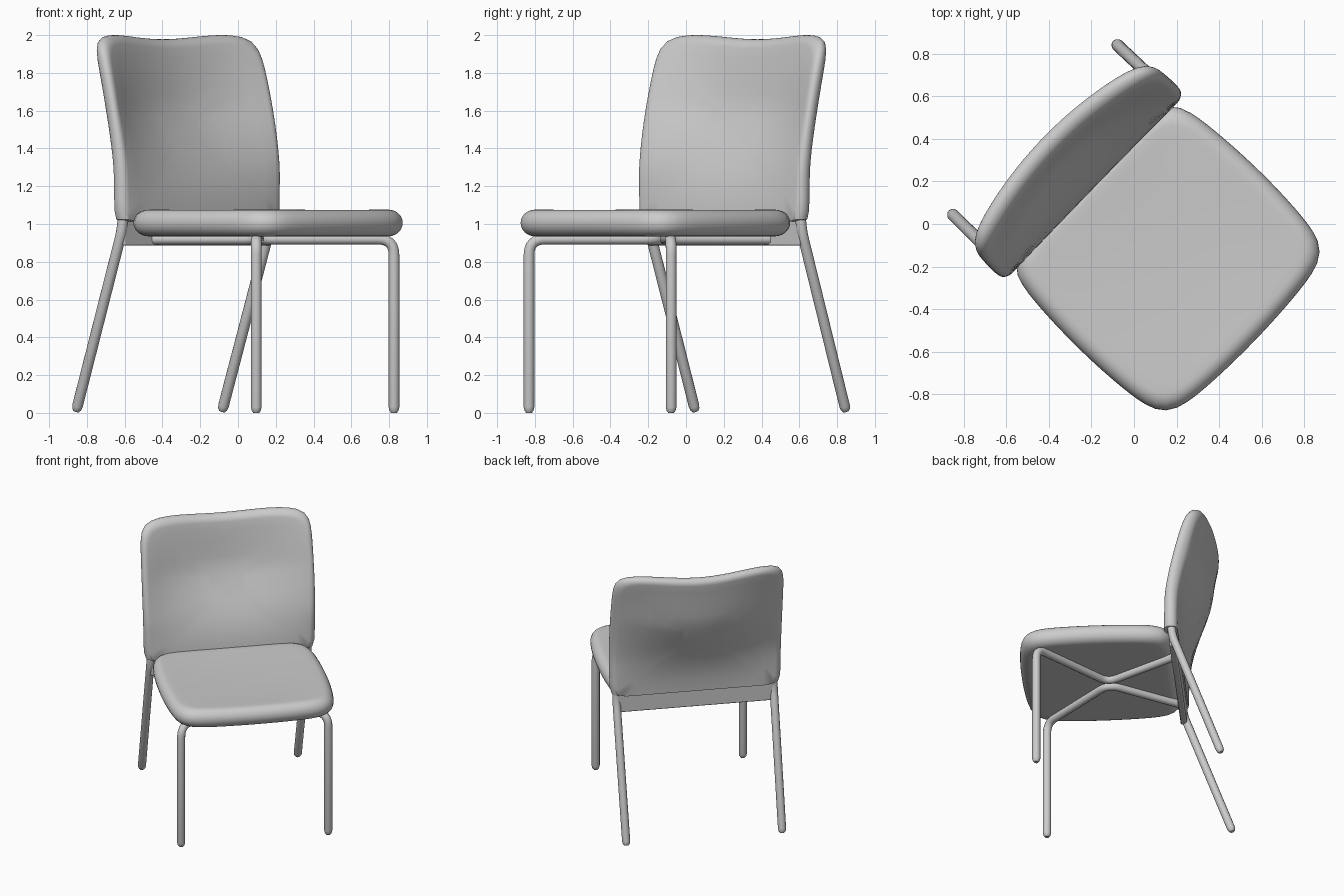
import bpy, bmesh, math
from mathutils import Vector

cube = bpy.data.objects.get("Cube")
if cube:
    bpy.data.objects.remove(cube, do_unlink=True)

TURN = math.radians(45.9)      # the chair stands turned on its spot
TUBE = 0.029

grey = bpy.data.materials.new("plain_grey")
grey.use_nodes = True
grey.diffuse_color = (0.6, 0.6, 0.6, 1)
grey.node_tree.nodes["Principled BSDF"].inputs["Base Color"].default_value = (0.6, 0.6, 0.6, 1)


def finish(obj):
    obj.rotation_euler.z = TURN
    obj.location = (-0.004, -0.004, 0)
    obj.data.materials.append(grey)
    bpy.ops.object.select_all(action='DESELECT')
    obj.select_set(True)
    bpy.context.view_layer.objects.active = obj
    if obj.type == 'CURVE':
        bpy.ops.object.convert(target='MESH')
    bpy.ops.object.shade_smooth_by_angle(angle=math.radians(50))


def add(name, data):
    obj = bpy.data.objects.new(name, data)
    bpy.context.collection.objects.link(obj)
    return obj


def pad(name, half_a, half_b, half_t, power, place, flat_foot=False, count=96):
    """Cushion made of nested rounded-square rings; place(a, b, t) bends it."""
    arc = [math.radians(15 * k) for k in range(13)]
    rings = [(s, half_t) for s in (0.2, 0.4, 0.6, 0.8)]
    rings += [(None, w) for w in arc]
    rings += [(s, -half_t) for s in (0.8, 0.6, 0.4, 0.2)]
    bm = bmesh.new()
    loops = []
    for scale, w in rings:
        if scale is None:
            inset, t = half_t * (1 - math.sin(w)), half_t * math.cos(w)
            sa, sb = 1 - inset / half_a, 1 - inset / half_b
        else:
            sa, sb, t = scale, scale, w
        loop = []
        for k in range(count):
            ang = math.tau * k / count
            c, s = math.cos(ang), math.sin(ang)
            n = power(s)
            r = (abs(c) ** n + abs(s) ** n) ** (-1 / n)
            low = 1 if flat_foot and scale is None and s < 0 else sb
            loop.append(bm.verts.new(place(half_a * sa * r * c, half_b * low * r * s, t)))
        loops.append(loop)
    for one, two in zip(loops, loops[1:]):
        for k in range(count):
            j = (k + 1) % count
            bm.faces.new((one[k], one[j], two[j], two[k]))
    bm.faces.new(loops[0])
    bm.faces.new(loops[-1])
    bmesh.ops.recalc_face_normals(bm, faces=bm.faces)
    mesh = bpy.data.meshes.new(name)
    bm.to_mesh(mesh)
    bm.free()
    finish(add(name, mesh))


def fillet(points, reach):
    """Round the inner corners of a path."""
    pts = [Vector(p) for p in points]
    out = [pts[0]]
    for a, b, c in zip(pts, pts[1:], pts[2:]):
        p, q = b + (a - b).normalized() * reach, b + (c - b).normalized() * reach
        out += [p.lerp(b, t).lerp(b.lerp(q, t), t) for t in (k / 8 for k in range(9))]
    return out + [pts[-1]]


def tube(name, points, reach):
    path = fillet(points, reach)
    up = (path[1] - path[0]).normalized()
    path[1:1] = [path[0] + up * 0.012, path[0] + up * 0.03]
    curve = bpy.data.curves.new(name, 'CURVE')
    curve.dimensions = '3D'
    curve.bevel_depth = TUBE
    curve.bevel_resolution = 4
    curve.use_fill_caps = True
    spline = curve.splines.new('POLY')
    spline.points.add(len(path) - 1)
    for k, (pt, co) in enumerate(zip(spline.points, path)):
        pt.co = (*co, 1)
        pt.radius = (0.55, 0.85)[k] if k < 2 else 1
    finish(add(name, curve))


def smooth_step(x):
    x = min(max(x, 0), 1)
    return x * x * (3 - 2 * x)


# Seat cushion: bowed sides and front, straight rear edge, slightly dished top
def seat_place(a, b, t):
    p, q = (a / 0.595) ** 2, (b / 0.547) ** 2
    dish = 0.014 * max(1 - p, 0) * max(1 - q, 0) if t > 0 else 0
    front_bow = 1 - 0.07 * p if b < 0 else 1
    return (a * (1 - 0.07 * q), b * front_bow - 0.242, 1.006 + t - dish)


pad("seat", 0.595, 0.547, 0.072, lambda s: 9, seat_place)


# Backrest: raked edges, hollowed middle, dipped top edge, flat lower end
def back_place(a, b, t):
    z = b + 1.507
    h = (z - 1.02) / 0.98
    edge = 0.297 + 0.25 * max(h - 0.25, 0) ** 1.5
    bulge = 0.15 * smooth_step(h / 0.7) * (1 - max(h - 0.6, 0))
    across = 1 - min((a / 0.6) ** 2, 1)
    dip = 0.024 * smooth_step(h) * math.cos(min(abs(a) / 0.46, 1) * math.pi / 2) ** 2
    widen = 1 + 0.012 * math.sin(math.pi * min(max(h, 0), 1))
    return (a * widen, edge + bulge * across + t, z - dip)


pad("backrest", 0.606, 0.495, 0.047, lambda s: 10 if s > 0 else 30, back_place, True)

# Legs: each front leg runs on under the seat, in to the middle and out to the rear bar
for side, word in ((1, "left"), (-1, "right")):
    tube(word + "_front_leg", [(side * 0.524, -0.648, 0), (side * 0.524, -0.648, 0.92),
                               (side * 0.02, -0.18, 0.92), (side * 0.33, 0.30, 0.92)], 0.085)
    tube(word + "_back_leg", [(side * 0.555, 0.65, 0.008), (side * 0.56, 0.305, 0.97),
                              (side * 0.55, 0.297, 1.2)], 0.06)

# Rear bar joining the back legs
bm = bmesh.new()
bmesh.ops.create_cube(bm, size=1)
bmesh.ops.scale(bm, vec=(1.12, 0.045, 0.16), verts=bm.verts)
bmesh.ops.translate(bm, vec=(0, 0.31, 0.965), verts=bm.verts)
mesh = bpy.data.meshes.new("rear_bar")
bm.to_mesh(mesh)
bm.free()
bar = add("rear_bar", mesh)
bevel = bar.modifiers.new("soft_edges", 'BEVEL')
bevel.width = 0.01
bevel.segments = 2
finish(bar)
